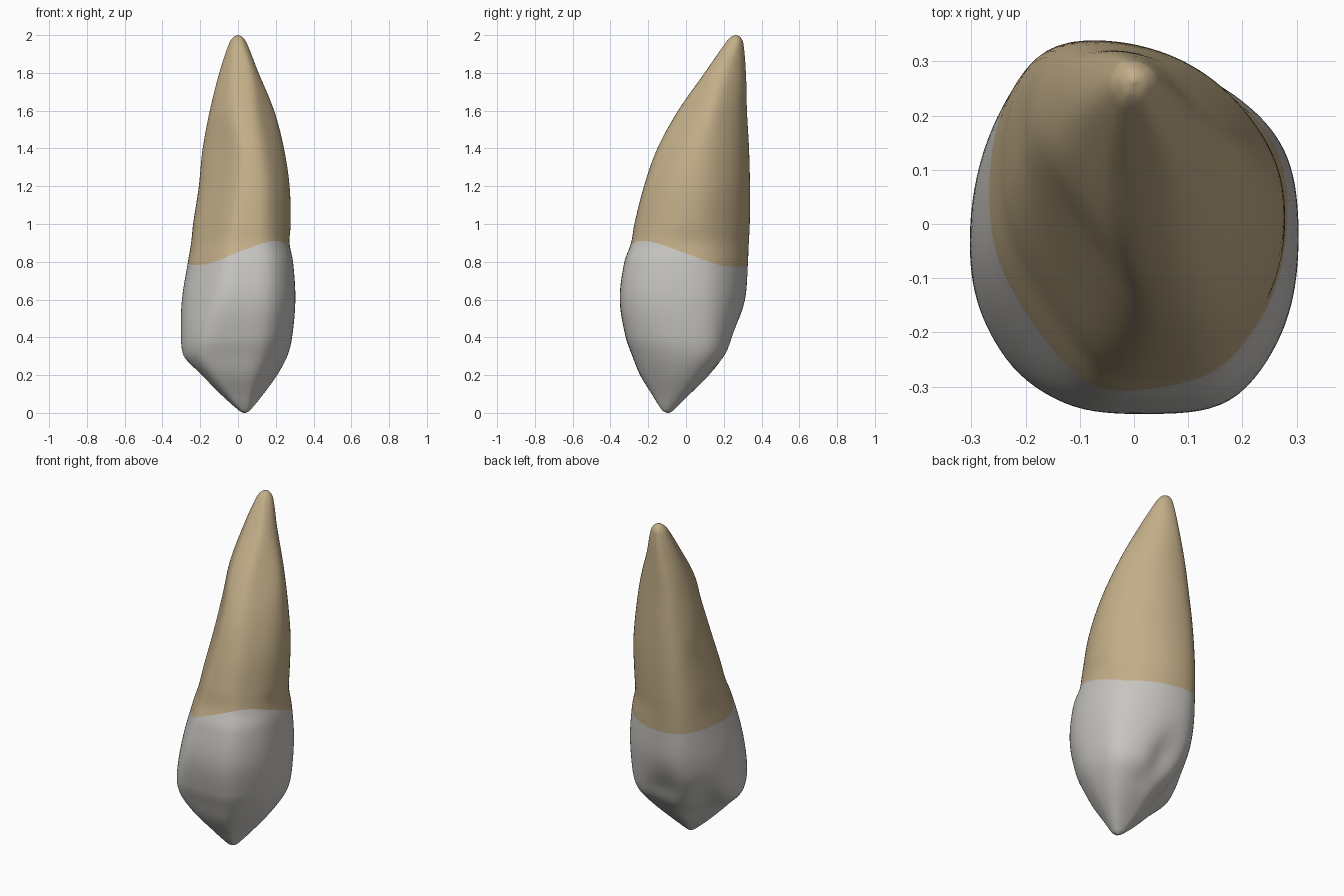
import bpy, bmesh, math
from math import cos, sin, radians, exp, pi

if "Cube" in bpy.data.objects:
    bpy.data.objects.remove(bpy.data.objects["Cube"])

# Eight directions in which the outline width is given (degrees)
DIRS = [radians(a) for a in (0, 35, 90, 145, 180, 215, 270, 325)]


def disc(z, x, y, r):
    return (z, *[x * cos(a) + y * sin(a) + r for a in DIRS])


# Cross-sections: height, then reach from the axis in each direction
CROWN = [
    disc(0.0, .035, -.095, .006),
    disc(0.012, .034, -.096, .028),
    (0.1, .135, .115, .02, .025, .10, .15, .18, .16),
    (0.2, .207, .22, .13, .11, .20, .25, .24, .218),
    (0.3, .26, .30, .225, .22, .298, .32, .28, .27),
    (0.4, .285, .322, .265, .28, .305, .335, .315, .31),
    (0.6, .302, .322, .315, .318, .297, .305, .346, .345),
    (0.8, .290, .302, .33, .33, .264, .25, .322, .33),
]
ROOT = [
    (0.9, .272, .282, .335, .332, .247, .215, .287, .295),
    (1.0, .28, .285, .34, .33, .237, .19, .27, .28),
    (1.2, .275, .29, .34, .32, .207, .135, .22, .25),
    (1.4, .248, .275, .335, .295, .19, .085, .15, .19),
    (1.6, .20, .25, .323, .27, .15, .045, .04, .10),
    (1.8, .11, .215, .318, .23, .10, -.03, -.10, .00),
    disc(1.96, .0, .257, .046),
    disc(1.99, .0, .263, .024),
    disc(2.0, .0, .265, .004),
]
SECTIONS = CROWN + ROOT
# Gum line height by angle around the tooth
GUM = [(-110, .81), (-90, .855), (-60, .91), (-45, .908), (0, .84),
       (45, .775), (90, .775), (135, .79), (225, .785), (250, .81)]


def cubic(table, x):
    """Smooth interpolation through the rows of a table."""
    x = min(max(x, table[0][0]), table[-1][0])
    n = len(table)
    i = 0
    while i < n - 2 and x > table[i + 1][0]:
        i += 1
    a, b = table[i], table[i + 1]
    p, q = table[max(i - 1, 0)], table[min(i + 2, n - 1)]
    h = b[0] - a[0]
    t = (x - a[0]) / h
    out = []
    for k in range(1, len(a)):
        ma = (b[k] - p[k]) / (b[0] - p[0]) * h
        mb = (q[k] - a[k]) / (q[0] - a[0]) * h
        # limit the slopes so steep ends do not overshoot
        lim = 3 * abs(b[k] - a[k]) + 0.002
        ma, mb = max(-lim, min(lim, ma)), max(-lim, min(lim, mb))
        out.append((2*t**3 - 3*t*t + 1) * a[k] + (t**3 - 2*t*t + t) * ma
                   + (3*t*t - 2*t**3) * b[k] + (t**3 - t*t) * mb)
    return out


def bump(v, centre, width):
    return exp(-((v - centre) / width) ** 2)


def point(t, ang):
    gum = cubic(GUM, (math.degrees(ang) + 110) % 360 - 110)[0]
    z = t + (gum - .84) * bump(t, .84, .3)
    h = cubic(SECTIONS, z)
    cx, cy = (h[0] - h[4]) / 2, (h[2] - h[6]) / 2
    reach = [max(v - cx * cos(a) - cy * sin(a), .003) for v, a in zip(h, DIRS)]
    # flattened back right side
    pairs = list(zip(reach, DIRS)) + [((reach[1] + reach[2]) * .48, radians(62))]
    total = sum((max(0, cos(ang - a)) / d) ** 10 for d, a in pairs)
    r = 1.015 * total ** -.1
    x, y = cx + r * cos(ang), cy + r * sin(ang)
    # broad hollow with two deeper grooves on the inner face of the crown
    m, l = .82 * x + .57 * y, -.57 * x + .82 * y
    if l > -.05:
        side = min(1, (l + .05) / .12)
        dent = side * (.022 * bump(m, 0, .17) * bump(z, .35, .12)
                       + .032 * bump(m, .12, .075) * bump(z, .36, .15)
                       + .030 * bump(m, -.12, .08) * bump(z, .32, .11))
        x, y = x + .57 * dent, y - .82 * dent
    return x, y, z


def material(name, rgb):
    mat = bpy.data.materials.new(name)
    mat.diffuse_color = (*rgb, 1)
    mat.use_nodes = True
    mat.node_tree.nodes["Principled BSDF"].inputs["Base Color"].default_value = mat.diffuse_color
    return mat


def loft(name, heights, mat, cap_first, cap_last, n=112):
    bm = bmesh.new()
    rings = [[bm.verts.new(point(t, 2 * pi * k / n)) for k in range(n)] for t in heights]
    for a, b in zip(rings, rings[1:]):
        for k in range(n):
            j = (k + 1) % n
            bm.faces.new((a[k], a[j], b[j], b[k]))
    if cap_first:
        bm.faces.new(rings[0][::-1])
    if cap_last:
        bm.faces.new(rings[-1])
    for f in bm.faces:
        f.smooth = True
    mesh = bpy.data.meshes.new(name)
    bm.to_mesh(mesh)
    bm.free()
    mesh.materials.append(mat)
    obj = bpy.data.objects.new(name, mesh)
    bpy.context.collection.objects.link(obj)


# Crown: rings get denser toward the biting tip
loft("crown", [.84 * (i / 60) ** 1.6 for i in range(61)],
     material("enamel grey", (.575, .56, .53)), True, False)
# Root: rings get denser toward the upper end
loft("root", [2 - 1.16 * (1 - i / 70) ** 1.6 for i in range(71)],
     material("root tan", (.54, .42, .245)), False, True)
